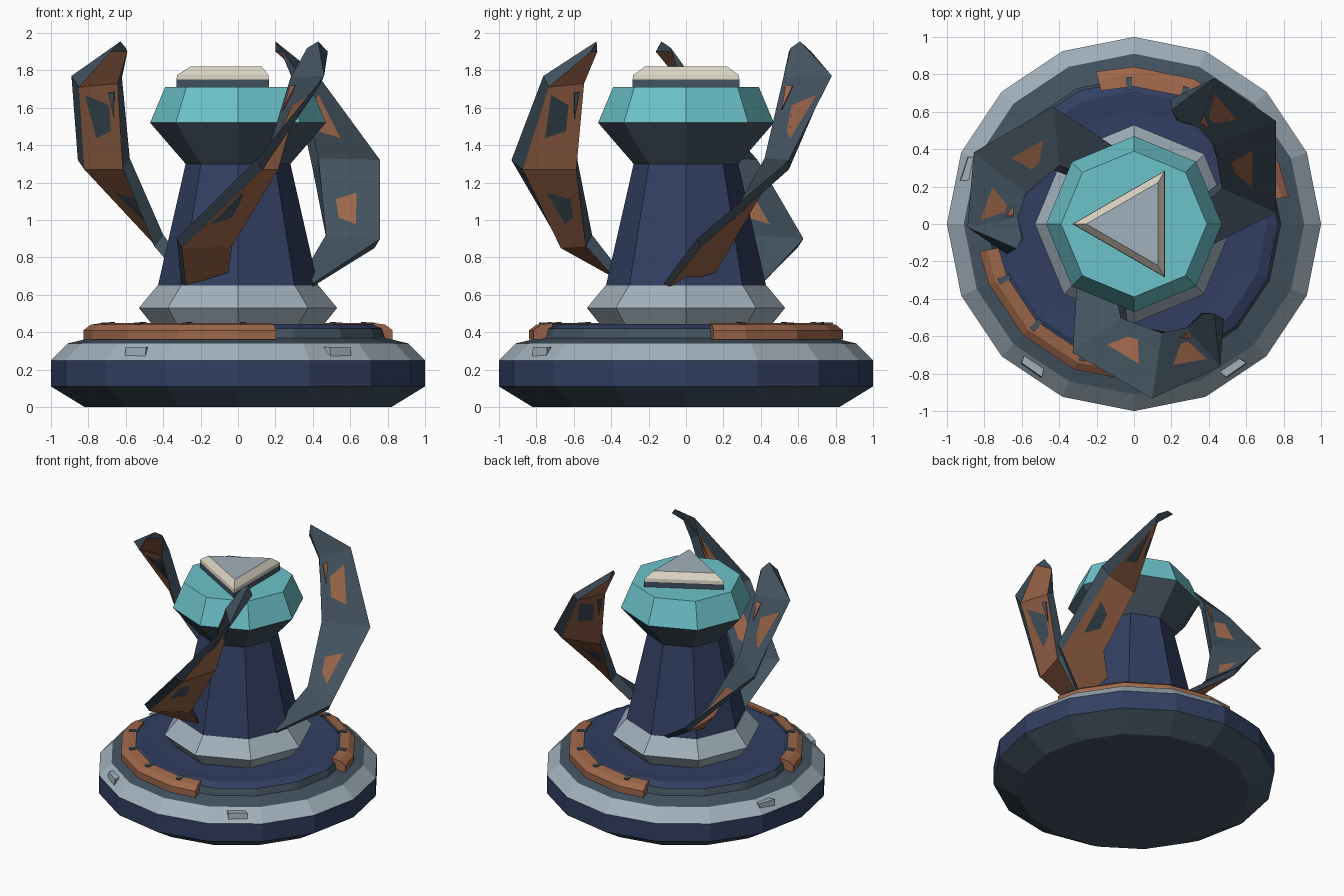
import bpy, bmesh
from math import cos, sin, radians
from mathutils import Vector, Matrix

if "Cube" in bpy.data.objects:
    bpy.data.objects.remove(bpy.data.objects["Cube"])


def make_material(name, rgb):
    """Flat material from a 0-255 screen colour."""
    lin = [((c / 255 + 0.055) / 1.055) ** 2.4 for c in rgb] + [1]
    m = bpy.data.materials.new(name)
    m.use_nodes = True
    m.diffuse_color = lin
    m.node_tree.nodes["Principled BSDF"].inputs["Base Color"].default_value = lin
    return m


SLATE, NAVY, GREY, BRONZE, TEAL, CREAM = range(6)
MATERIALS = [
    make_material("dark slate", (67, 83, 96)),
    make_material("navy blue", (50, 63, 98)),
    make_material("pale grey", (162, 177, 188)),
    make_material("bronze", (158, 103, 74)),
    make_material("teal glass", (108, 195, 203)),
    make_material("cream stone", (220, 213, 197)),
]


def finish(name, bm):
    bmesh.ops.recalc_face_normals(bm, faces=bm.faces)
    mesh = bpy.data.meshes.new(name)
    bm.to_mesh(mesh)
    bm.free()
    for m in MATERIALS:
        mesh.materials.append(m)
    obj = bpy.data.objects.new(name, mesh)
    bpy.context.collection.objects.link(obj)
    return obj


def loft(name, rings, colour, caps=(SLATE, SLATE)):
    """Skin equal rings of points; colour(segment, side) picks the material."""
    bm = bmesh.new()
    rows = [[bm.verts.new(p) for p in ring] for ring in rings]
    n = len(rows[0])
    for i in range(len(rows) - 1):
        for j in range(n):
            k = (j + 1) % n
            f = bm.faces.new((rows[i][j], rows[i][k], rows[i + 1][k], rows[i + 1][j]))
            f.material_index = colour(i, j)
    for row, mat in ((rows[0], caps[0]), (rows[-1], caps[1])):
        bm.faces.new(row).material_index = mat
    return finish(name, bm)


def polar(r, deg, z):
    return Vector((r * cos(radians(deg)), r * sin(radians(deg)), z))


def turned(name, sides, profile, colours, caps, start=0):
    """Low-poly turned part from (radius, height) pairs."""
    rings = [[polar(r, start + 360 * j / sides, z) for j in range(sides)]
             for r, z in profile]
    return loft(name, rings, lambda i, j: colours[i], caps)


def plate(name, points, mat, depth=0.008):
    """Thin plate standing out of a surface."""
    normal = (points[1] - points[0]).cross(points[2] - points[0]).normalized()
    rings = [[p + normal * d for p in points] for d in (-depth / 2, depth / 2)]
    return loft(name, rings, lambda i, j: mat, (mat, mat))


# Round base, column and head
turned("base", 16,
       [(0.82, 0), (1, 0.11), (1, 0.25), (0.91, 0.34), (0.785, 0.37),
        (0.77, 0.42), (0.71, 0.445), (0.6, 0.435)],
       [SLATE, NAVY, GREY, SLATE, SLATE, NAVY, NAVY], (SLATE, NAVY))
turned("column_foot", 8, [(0.45, 0.43), (0.53, 0.53), (0.43, 0.65)],
       [GREY, GREY], (GREY, GREY))
turned("column", 8, [(0.43, 0.64), (0.28, 1.3)], [NAVY], (NAVY, NAVY))
turned("head", 8, [(0.28, 1.3), (0.47, 1.52), (0.39, 1.71)],
       [SLATE, TEAL], (SLATE, TEAL))
turned("top_stone", 3,
       [(0.33, 1.7), (0.33, 1.75), (0.325, 1.775), (0.255, 1.82)],
       [SLATE, CREAM, CREAM], (SLATE, GREY), start=60)

# Two bronze arcs with dark notches
section = [(0.84, 0.36), (0.84, 0.41), (0.8, 0.44), (0.735, 0.45), (0.735, 0.36)]
for side, turn in (("right_back", 0), ("left_front", 180)):
    rings = [[polar(r, turn + a, z) for r, z in section]
             for a in (10, 22.5, 45, 67.5, 90, 104)]
    loft("arc_" + side, rings, lambda i, j: BRONZE, (BRONZE, BRONZE))
    for k in range(1, 5):
        a = turn + 23 * k
        plate(f"notch_{side}_{k}",
              [polar(0.72, a - 1.2, 0.45), polar(0.785, a - 1.2, 0.447),
               polar(0.785, a + 1.2, 0.447), polar(0.72, a + 1.2, 0.45)], SLATE)

# Small wedges on the bevel of the base
for k, a in enumerate((162, 235, 305)):
    rings = [[polar(r, a + d, z) for r, d, z in
              ((0.96, -s, 0.27), (0.91, -s - 1, 0.32), (0.955, -s, 0.32))]
             for s in (-4, 4)]
    loft(f"base_wedge_{k + 1}", rings, lambda i, j: GREY, (GREY, GREY))

# Claw sections from root to tip: outer ridge, leading edge, inner edge, trailing edge
CLAW = [
    [(0.4, -0.12, 0.66), (0.4, -0.09, 0.645), (0.38, 0.16, 0.72), (0.37, 0.1, 0.75)],
    [(0.76, 0.06, 0.9), (0.73, 0.075, 0.85), (0.48, 0.24, 0.86), (0.47, 0.19, 0.92)],
    [(0.76, 0.55, 1.32), (0.69, 0.55, 1.27), (0.4, 0.48, 1.27), (0.43, 0.42, 1.33)],
    [(0.43, 0.78, 1.77), (0.42, 0.74, 1.71), (0.3, 0.57, 1.73), (0.34, 0.52, 1.76)],
    [(0.2, 0.61, 1.955), (0.2, 0.67, 1.9), (0.23, 0.55, 1.9), (0.23, 0.56, 1.92)],
]


def on_claw(a, b, across, along):
    """Point on the claw face between edges a and b, in its upper part."""
    low, high = [Vector(CLAW[i][a]).lerp(Vector(CLAW[i][b]), across) for i in (2, 3)]
    return low.lerp(high, along)


for k in range(3):
    spin = Matrix.Rotation(radians(120 * k), 3, "Z")
    rings = [[spin @ Vector(p) for p in ring] for ring in CLAW]
    loft(f"claw_{k + 1}", rings, lambda i, j: BRONZE if j == 1 else SLATE)
    for name, a, b, mat in (("inner_slit", 1, 2, SLATE), ("outer_slit", 0, 3, BRONZE)):
        pts = [spin @ on_claw(a, b, u, v) for u, v in ((0.75, 0.9), (0.9, 0.9), (0.85, 0.6))]
        plate(f"claw_{name}_{k + 1}", pts, mat)
